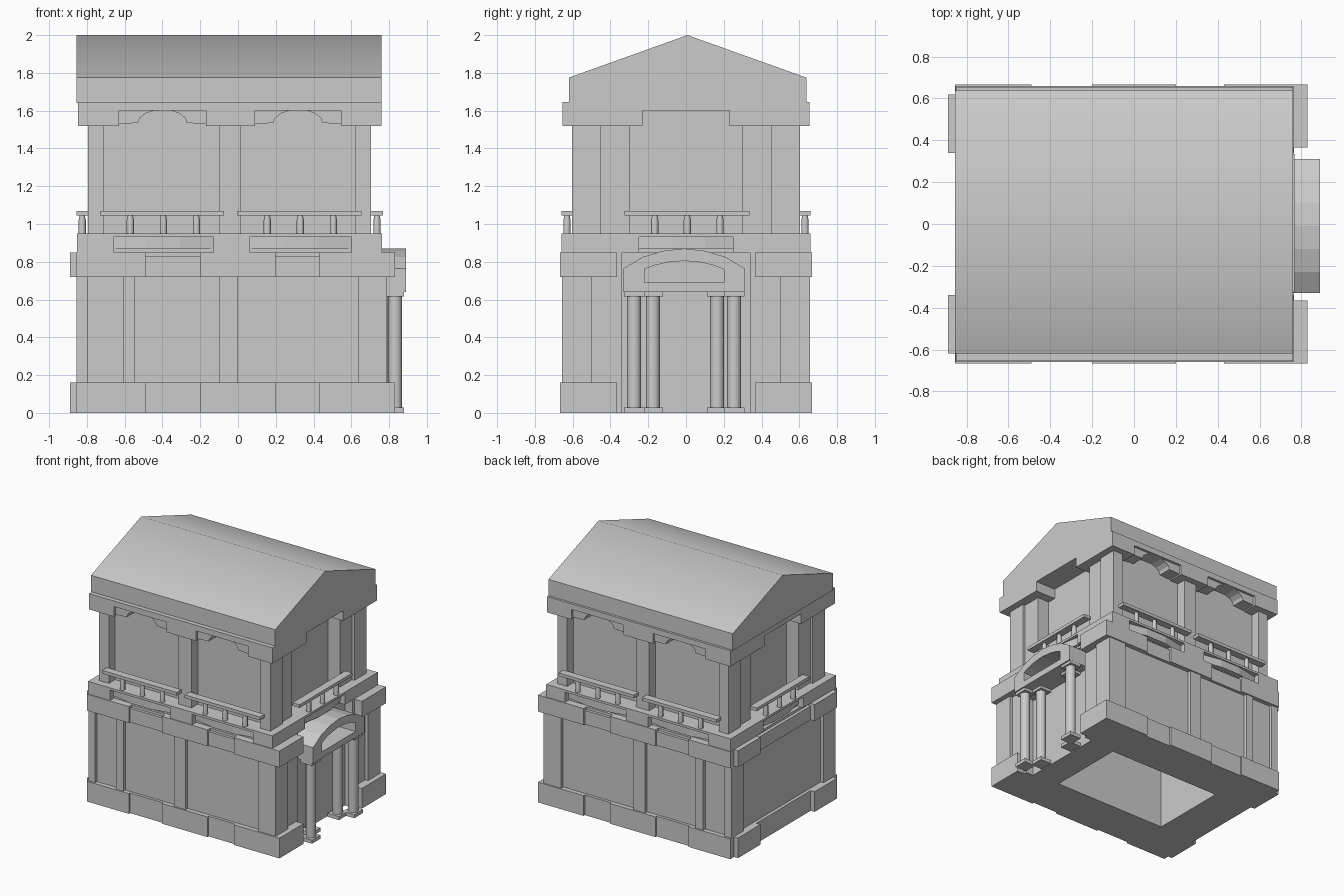
import bpy, bmesh, math


def finish(name, bm):
    bmesh.ops.recalc_face_normals(bm, faces=bm.faces)
    me = bpy.data.meshes.new(name)
    bm.to_mesh(me)
    bm.free()
    ob = bpy.data.objects.new(name, me)
    bpy.context.collection.objects.link(ob)
    return ob


def add_box(bm, x0, x1, y0, y1, z0, z1):
    vs = bmesh.ops.create_cube(bm, size=1)['verts']
    for v in vs:
        v.co.x = x0 if v.co.x < 0 else x1
        v.co.y = y0 if v.co.y < 0 else y1
        v.co.z = z0 if v.co.z < 0 else z1


def boxes(name, items):
    bm = bmesh.new()
    for b in items:
        add_box(bm, *b)
    return finish(name, bm)


def both(items):
    """Each box plus its mirror image front to back."""
    return items + [(a, b, -d, -c, e, f) for a, b, c, d, e, f in items]


def prism(name, pts, place, a, b):
    """Extrude a 2D profile; place(u, v, w) maps it to 3D."""
    bm = bmesh.new()
    lo = [bm.verts.new(place(u, v, a)) for u, v in pts]
    hi = [bm.verts.new(place(u, v, b)) for u, v in pts]
    n = len(pts)
    bm.faces.new(lo)
    bm.faces.new(hi)
    for i in range(n):
        j = (i + 1) % n
        bm.faces.new((lo[i], lo[j], hi[j], hi[i]))
    return finish(name, bm)


along_x = lambda u, v, w: (w, u, v)
along_y = lambda u, v, w: (u, w, v)
along_z = lambda u, v, w: (u, v, w)


def turned(name, x, y, rings, seg=16):
    bm = bmesh.new()
    loops = [[bm.verts.new((x + r * math.cos(2 * math.pi * i / seg),
                            y + r * math.sin(2 * math.pi * i / seg), z))
              for i in range(seg)] for r, z in rings]
    for p, q in zip(loops, loops[1:]):
        for i in range(seg):
            j = (i + 1) % seg
            bm.faces.new((p[i], p[j], q[j], q[i])).smooth = True
    bm.faces.new(loops[0])
    bm.faces.new(loops[-1])
    return finish(name, bm)


# Lower storey: walls around an open shaft, recessed at the doorway
boxes("lower_wall", both([(-0.83, 0.70, 0.315, 0.63, 0, 0.85),
                          (0.70, 0.765, 0.34, 0.63, 0, 0.85)]) +
      [(-0.83, -0.53, -0.315, 0.315, 0, 0.85), (0.47, 0.70, -0.315, 0.315, 0, 0.85)])

# Lower pilasters
boxes("lower_pilaster", both([
    (-0.855, -0.795, 0.50, 0.652, 0.0, 0.85),
    (-0.61, -0.545, 0.60, 0.657, 0.0, 0.85),
    (-0.10, 0.0, 0.60, 0.657, 0.0, 0.85),
    (0.635, 0.79, 0.50, 0.657, 0.0, 0.85)]))

# Projecting blocks and bands at plinth and lower cornice
for name, z0, z1, zb in (("plinth", 0, 0.16, 0.16), ("lower_cornice", 0.72, 0.85, 0.83)):
    boxes(name + "_block", both([
        (-0.855, -0.49, 0.36, 0.667, z0, z1),
        (-0.89, -0.60, 0.34, 0.62, z0, z1),
        (-0.20, 0.20, 0.50, 0.667, z0, z1),
        (0.43, 0.83, 0.365, 0.667, z0, z1)]))
    boxes(name + "_band", both([(-0.85, 0.76, 0.50, 0.652, z0, zb)]) +
          [(-0.855, -0.6, -0.5, 0.5, z0, zb)])

# Balcony platform with faceted bays under the rails
X0, X1, Y = -0.853, 0.763, 0.66
BAYS = [(-0.66, -0.13), (0.06, 0.60)]
boxes("platform_core", [(-0.80, 0.71, -0.61, 0.61, 0.85, 0.95)])
boxes("platform_edge", both([
    (X0, BAYS[0][0], 0.5, Y, 0.85, 0.95),
    (BAYS[0][1], BAYS[1][0], 0.5, Y, 0.85, 0.95),
    (BAYS[1][1], X1, 0.5, Y, 0.85, 0.95)]) + both([
    (X0, -0.7, 0.25, Y, 0.85, 0.95), (0.6, X1, 0.25, Y, 0.85, 0.95)]) +
    [(X0, X1, -Y, Y, 0.932, 0.95)])
for s in (-1, 1):
    for a, b in BAYS:
        w = (b - a) / 3
        prism("platform_bay", [(a, s * 0.6), (a, s * 0.615), (a + w, s * 0.65),
                               (b - w, s * 0.65), (b, s * 0.615), (b, s * 0.6)],
              along_z, 0.87, 0.935)
for x, o in ((X0, 1), (X1, -1)):
    prism("side_bay", [(x + o * .06, -.26), (x + o * .045, -.26), (x + o * .01, -.08),
                       (x + o * .01, .1), (x + o * .045, .28), (x + o * .06, .28)],
          along_z, 0.87, 0.935)

# Balustrades
boxes("front_back_rail", both([(-0.73, -0.075, 0.60, 0.66, 1.045, 1.07),
                               (-0.005, 0.655, 0.60, 0.66, 1.045, 1.07)]))
boxes("side_rail", [(-0.855, -0.795, -0.325, 0.335, 1.045, 1.07),
                    (0.705, 0.768, -0.325, 0.335, 1.045, 1.07)])
spots = [(x, s * 0.63) for s in (-1, 1) for x in (-0.57, -0.395, -0.22, 0.155, 0.33, 0.505)]
spots += [(x, y) for x in (-0.825, 0.736) for y in (-0.165, 0.007, 0.18)]
for x, y in spots:
    turned("baluster", x, y, [(0.019, 0.94), (0.019, 1.02), (0.013, 1.05)], 8)

# Upper storey walls and pillars
boxes("upper_wall", [(-0.67, 0.58, -0.525, 0.525, 0.94, 1.62)])
boxes("upper_pillar", both([
    (-0.795, -0.71, 0.45, 0.603, 0.94, 1.6), (0.62, 0.705, 0.45, 0.603, 0.94, 1.6),
    (-0.10, 0.015, 0.50, 0.603, 0.94, 1.6),
    (-0.775, -0.65, 0.30, 0.45, 0.94, 1.6), (0.56, 0.685, 0.30, 0.45, 0.94, 1.6),
    (-0.72, -0.65, 0.44, 0.525, 0.94, 1.6), (0.56, 0.63, 0.44, 0.525, 0.94, 1.6)]))

# Upper cornice, notched over each bay
boxes("upper_cornice", [(-0.848, 0.76, -0.655, 0.655, 1.60, 1.645)] + both([
    (-0.848, -0.63, 0.53, 0.655, 1.52, 1.62),
    (-0.17, 0.09, 0.53, 0.655, 1.52, 1.62),
    (0.545, 0.76, 0.53, 0.655, 1.52, 1.62),
    (-0.848, -0.67, 0.23, 0.655, 1.52, 1.62),
    (0.58, 0.76, 0.23, 0.655, 1.52, 1.62)]))

# Arched plates inside the cornice notches
for a, b in ((-0.63, -0.17), (0.09, 0.545)):
    c = (a + b) / 2
    arc = [(c + 0.13 * math.cos(t * math.pi / 8), 1.535 + 0.07 * math.sin(t * math.pi / 8))
           for t in range(9)]
    pts = [(a, 1.61), (b, 1.61), (b, 1.53)] + arc + [(a, 1.53)]
    for s in (-1, 1):
        prism("cornice_arch", pts, along_y, s * 0.52, s * 0.635)

# Gable roof with a softly shaded ridge
roof = prism("roof", [(-0.62, 1.64), (0.637, 1.64), (0.637, 1.775), (0.008, 2.0), (-0.62, 1.775)],
             along_x, -0.855, 0.76)
for f in roof.data.polygons:
    f.use_smooth = f.normal.z > 0.5

# Porch: open arched pediment built as a ring
C = -0.01
outer = [(-.32, .64), (-.32, .765), (-.22, .825), (-.11, .858), (0, .87),
         (.11, .858), (.22, .825), (.32, .765), (.32, .64)]
inner = [(-.21, .69), (-.21, .76), (-.16, .78), (-.09, .797), (0, .805),
         (.09, .797), (.16, .78), (.21, .76), (.21, .69)]
bm = bmesh.new()
ring = [[bm.verts.new((x, C + y, z)) for y, z in loop]
        for x, loop in ((0.69, outer), (0.89, outer), (0.89, inner), (0.69, inner))]
for k in range(4):
    p, q = ring[k], ring[(k + 1) % 4]
    for i in range(9):
        j = (i + 1) % 9
        bm.faces.new((p[i], p[j], q[j], q[i]))
finish("porch_pediment", bm)

# Porch columns in staggered pairs: the inner one stands closer to the door
for x, y in ((0.832, -0.275), (0.76, -0.175), (0.76, 0.165), (0.832, 0.255)):
    turned("porch_column", x, y, [(0.037, 0.02), (0.037, 0.63)], 20)
    boxes("porch_base", [(x - 0.052, x + 0.047, y - 0.054, y + 0.054, 0, 0.028)])
    boxes("porch_cap", [(x - 0.052, x + 0.047, y - 0.054, y + 0.054, 0.617, 0.642)])
